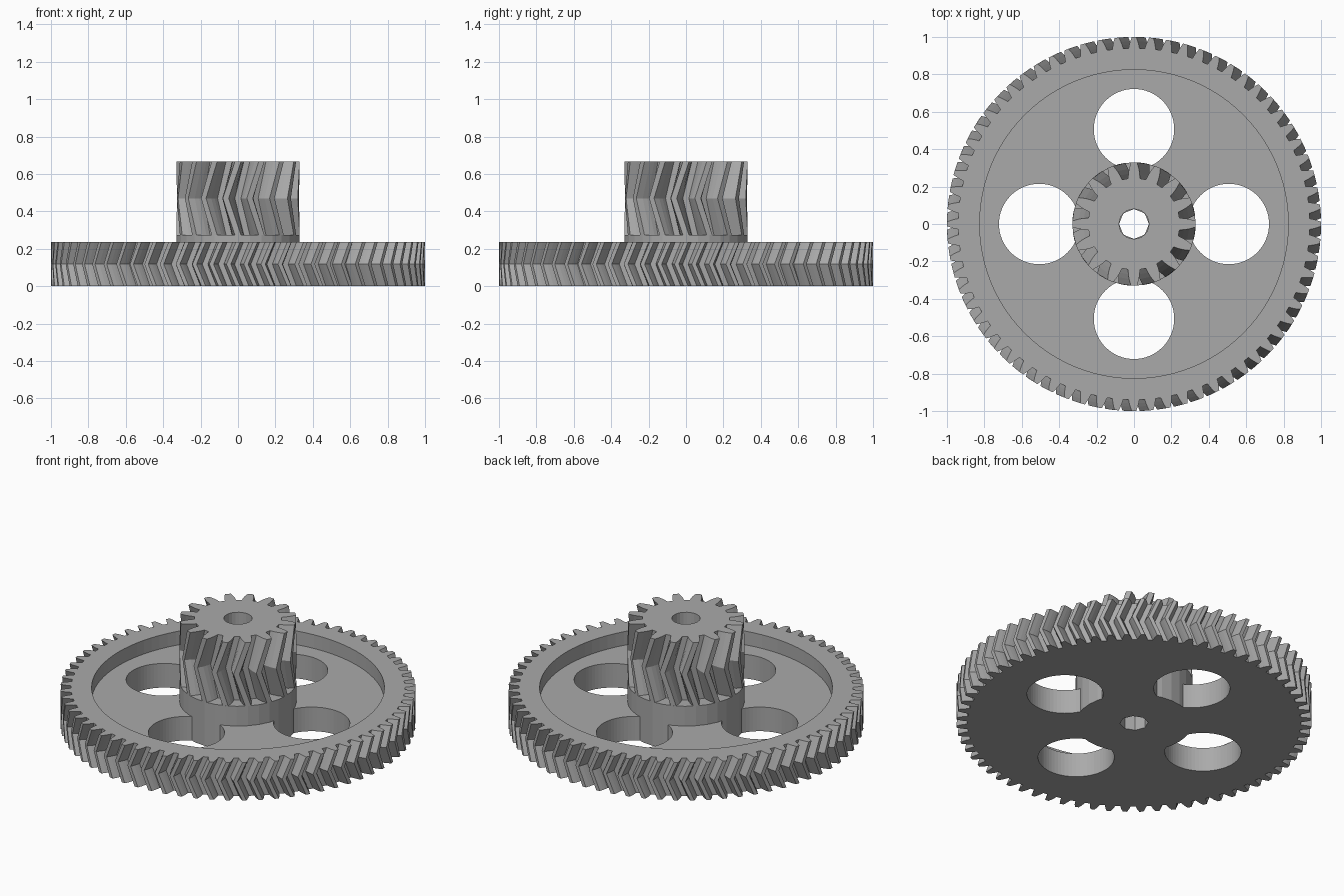
import bpy, bmesh, math

if "Cube" in bpy.data.objects:
    bpy.data.objects.remove(bpy.data.objects["Cube"])

grey = bpy.data.materials.new("plain grey")
grey.diffuse_color = (0.40, 0.40, 0.40, 1)
grey.use_nodes = True
grey.node_tree.nodes["Principled BSDF"].inputs["Base Color"].default_value = grey.diffuse_color


def tooth_profile(teeth, root, tip, phase):
    """Gear outline as (radius, angle) pairs; flanks bulge like involutes."""
    pitch = 2 * math.pi / teeth
    flank = [(0.0, 0.33), (0.3, 0.285), (0.6, 0.225), (1.0, 0.125)]
    pts = []
    for i in range(teeth):
        a = i * pitch + phase
        pts += [(root + (tip - root) * t, a - w * pitch) for t, w in flank]
        pts += [(root + (tip - root) * t, a + w * pitch) for t, w in flank[::-1]]
    return pts


def herringbone(name, teeth, root, tip, z0, z1, twist, phase=0.0):
    """Gear whose outline turns by twist at mid height and back again."""
    bm = bmesh.new()
    prof = tooth_profile(teeth, root, tip, phase)
    rings = []
    for z, t in ((z0, 0), ((z0 + z1) / 2, twist), (z1, 0)):
        rings.append([bm.verts.new((r * math.cos(a + t), r * math.sin(a + t), z))
                      for r, a in prof])
    n = len(prof)
    for lo, hi in zip(rings, rings[1:]):
        for i in range(n):
            j = (i + 1) % n
            bm.faces.new((lo[i], lo[j], hi[j], hi[i]))
    bm.faces.new(rings[0][::-1])
    bm.faces.new(rings[-1])
    return finish(name, bm)


def cylinder(name, radius, z0, z1, x=0, y=0, sides=64):
    bm = bmesh.new()
    bmesh.ops.create_cone(bm, cap_ends=True, segments=sides, radius1=radius,
                          radius2=radius, depth=z1 - z0)
    bmesh.ops.translate(bm, verts=bm.verts, vec=(x, y, (z0 + z1) / 2))
    return finish(name, bm)


def finish(name, bm):
    me = bpy.data.meshes.new(name)
    bm.to_mesh(me)
    bm.free()
    me.materials.append(grey)
    ob = bpy.data.objects.new(name, me)
    bpy.context.collection.objects.link(ob)
    return ob


def boolean(ob, other, op):
    mod = ob.modifiers.new(op, 'BOOLEAN')
    mod.operation, mod.object, mod.solver = op, other, 'EXACT'
    bpy.context.view_layer.objects.active = ob
    bpy.ops.object.modifier_apply(modifier=mod.name)
    bpy.data.objects.remove(other)


# large herringbone wheel with a recessed web and four round openings
wheel = herringbone("large_gear", 68, 0.94, 1.0, 0, 0.235, -0.05)
boolean(wheel, cylinder("recess_cutter", 0.825, 0.15, 0.5, sides=96), 'DIFFERENCE')
for k in range(4):
    a = k * math.pi / 2
    boolean(wheel, cylinder("opening_cutter", 0.215, -0.1, 0.5,
                            0.507 * math.cos(a), 0.507 * math.sin(a)), 'DIFFERENCE')

# round hub standing through the web
boolean(wheel, cylinder("hub", 0.33, 0, 0.273, sides=32), 'UNION')
boolean(wheel, cylinder("bore_cutter", 0.08, -0.1, 0.5, sides=8), 'DIFFERENCE')

# small herringbone pinion on the hub
pinion = herringbone("small_gear", 16, 0.245, 0.33, 0.273, 0.667, -0.2)
boolean(pinion, cylinder("bore_cutter", 0.08, 0, 1, sides=24), 'DIFFERENCE')
